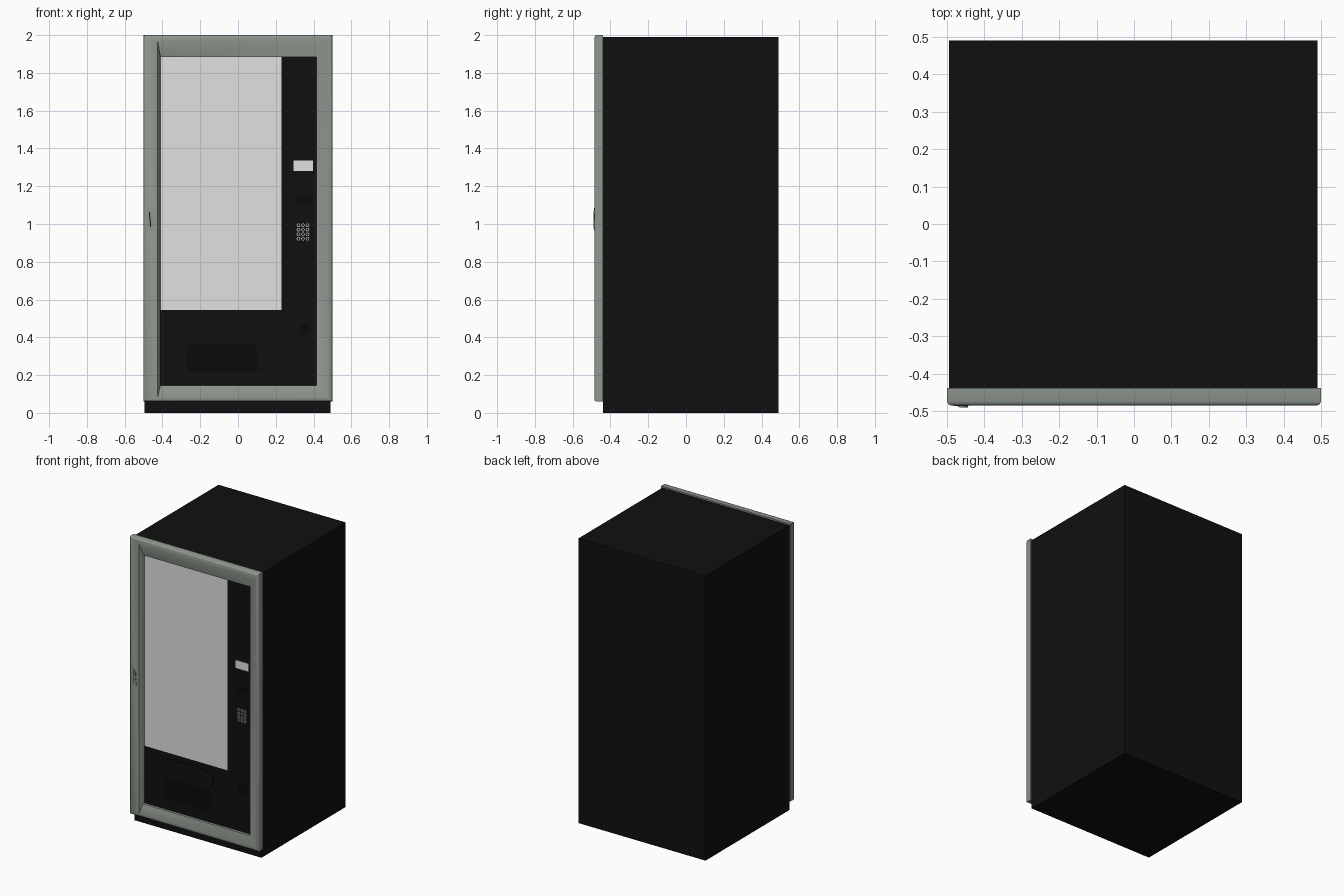
import bpy, bmesh, math
from math import radians, cos, sin, pi

cube = bpy.data.objects.get("Cube")
if cube:
    bpy.data.objects.remove(cube, do_unlink=True)


def material(name, r, g, b):
    m = bpy.data.materials.new(name)
    m.use_nodes = True
    m.diffuse_color = (r, g, b, 1)
    m.node_tree.nodes["Principled BSDF"].inputs["Base Color"].default_value = (r, g, b, 1)
    return m


BLACK = material("cabinet black", 0.005, 0.005, 0.005)
DARK = material("recess black", 0.003, 0.003, 0.003)
GREY = material("door grey", 0.27, 0.31, 0.27)
WHITE = material("window white", 0.75, 0.75, 0.75)
SILVER = material("button silver", 0.5, 0.5, 0.5)


def finish(name, bm, mat, smooth=None):
    bmesh.ops.recalc_face_normals(bm, faces=bm.faces)
    mesh = bpy.data.meshes.new(name)
    bm.to_mesh(mesh)
    bm.free()
    mesh.materials.append(mat)
    ob = bpy.data.objects.new(name, mesh)
    bpy.context.collection.objects.link(ob)
    if smooth:
        bpy.ops.object.select_all(action="DESELECT")
        ob.select_set(True)
        bpy.context.view_layer.objects.active = ob
        bpy.ops.object.shade_smooth_by_angle(angle=radians(smooth))
    return ob


def prism(name, outline, front, back, mat):
    """Extrude an x-z outline along y."""
    bm = bmesh.new()
    face = bm.faces.new([bm.verts.new((x, front, z)) for x, z in outline])
    new = bmesh.ops.extrude_face_region(bm, geom=[face])["geom"]
    for v in new:
        if isinstance(v, bmesh.types.BMVert):
            v.co.y = back
    return finish(name, bm, mat)


def rect(x0, x1, z0, z1):
    return [(x0, z0), (x1, z0), (x1, z1), (x0, z1)]


def oval(cx, cz, rx, rz, n=16, start=0, sweep=2 * pi):
    steps = n if sweep > 6 else n - 1
    return [(cx + rx * cos(start + sweep * i / steps),
             cz + rz * sin(start + sweep * i / steps)) for i in range(n)]


def ring(name, cx, cz, r, width, front, back, mat, n=10):
    """Flat-fronted annulus facing forward."""
    bm = bmesh.new()
    loops = [[bm.verts.new((x, y, z)) for x, z in oval(cx, cz, rad, rad, n)]
             for rad, y in ((r, back), (r, front), (r - width, front), (r - width, back))]
    for a, b in zip(loops, loops[1:]):
        for i in range(n):
            j = (i + 1) % n
            bm.faces.new((a[i], a[j], b[j], b[i]))
    return finish(name, bm, mat)


# Cabinet
prism("cabinet", rect(-0.494, 0.49, 0, 1.99), -0.44, 0.49, BLACK)

# Door frame: nested rectangles (x0, x1, z0, z1, y) from outer back to inner back
sections = [
    (-0.5, 0.5, 0.06, 2.0, -0.439),
    (-0.5, 0.5, 0.06, 2.0, -0.474),
    (-0.497, 0.497, 0.063, 1.997, -0.481),
    (-0.49, 0.49, 0.07, 1.99, -0.485),
    (-0.425, 0.475, 0.085, 1.965, -0.485),
    (-0.41, 0.416, 0.145, 1.885, -0.464),
    (-0.41, 0.416, 0.145, 1.885, -0.439),
]
bm = bmesh.new()
loops = [[bm.verts.new((x, y, z)) for x, z in rect(x0, x1, z0, z1)]
         for x0, x1, z0, z1, y in sections]
for a, b in zip(loops, loops[1:] + loops[:1]):
    for i in range(4):
        j = (i + 1) % 4
        bm.faces.new((a[i], a[j], b[j], b[i]))
finish("door_frame", bm, GREY, 40)

# Panels inside the frame
prism("display_window", rect(-0.41, 0.23, 0.545, 1.885), -0.447, -0.44, WHITE)
prism("control_panel", rect(0.23, 0.416, 0.545, 1.885), -0.446, -0.44, BLACK)
prism("lower_panel", rect(-0.41, 0.416, 0.145, 0.545), -0.446, -0.44, BLACK)

# Delivery flap with rounded ends, and the tray beneath it
flap = (oval(0.04, 0.44, 0.09, 0.065, 9, -pi / 2, pi)
        + oval(-0.2, 0.44, 0.09, 0.065, 9, pi / 2, pi))
prism("delivery_flap", flap, -0.453, -0.445, BLACK)
prism("delivery_tray", rect(-0.27, 0.1, 0.22, 0.36), -0.448, -0.445, DARK)

# Payment controls
prism("screen", rect(0.295, 0.396, 1.28, 1.335), -0.45, -0.445, WHITE)
prism("coin_plate", rect(0.3, 0.395, 1.11, 1.145), -0.45, -0.445, DARK)
prism("coin_slot", rect(0.33, 0.334, 1.115, 1.14), -0.452, -0.449, BLACK)
ring("coin_return_rim", 0.35, 0.44, 0.038, 0.008, -0.451, -0.445, BLACK, 20)
prism("coin_return", oval(0.35, 0.44, 0.03, 0.03), -0.448, -0.445, DARK)
for row in range(4):
    for col in range(3):
        ring(f"key_{row}_{col}", 0.32 + col * 0.024, 0.922 + row * 0.024,
             0.01, 0.004, -0.45, -0.445, SILVER)

# Door handle: shallow plate with a slanted lever
prism("handle_plate", [(-0.482, 0.965), (-0.442, 0.965), (-0.442, 1.05), (-0.47, 1.085),
                       (-0.482, 1.085)], -0.487, -0.48, GREY)
prism("handle_recess", [(-0.465, 0.985), (-0.45, 0.98), (-0.46, 1.06), (-0.472, 1.065)],
      -0.488, -0.48, DARK)
prism("handle_lever", [(-0.459, 0.975), (-0.444, 0.975), (-0.455, 1.065), (-0.467, 1.07)],
      -0.49, -0.48, GREY)
